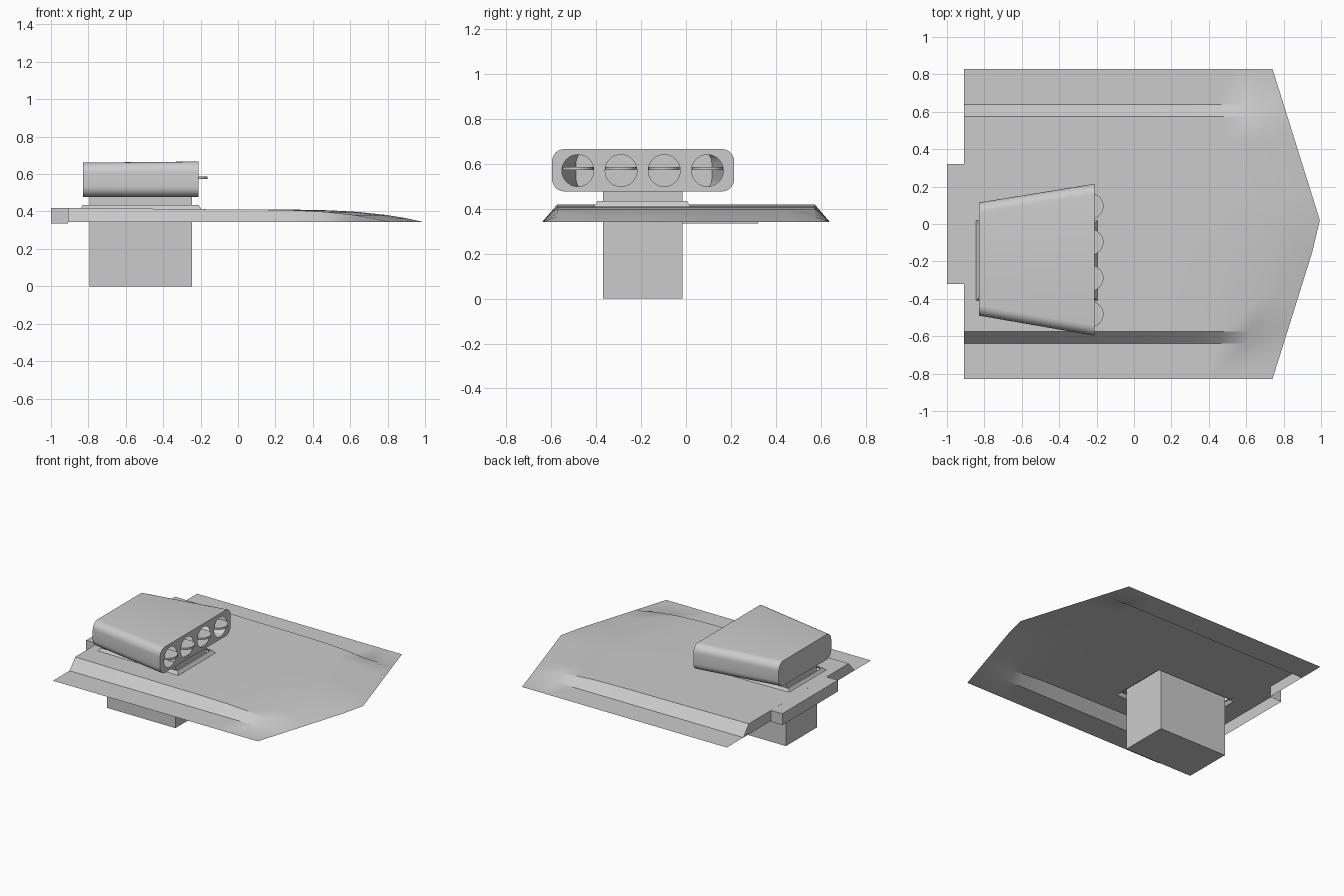
import bpy, bmesh, math
from mathutils import Matrix

cube = bpy.data.objects.get("Cube")
if cube:
    bpy.data.objects.remove(cube, do_unlink=True)

grey = bpy.data.materials.new("plain_grey")
grey.use_nodes = True
grey.diffuse_color = (0.6, 0.6, 0.6, 1)
grey.node_tree.nodes["Principled BSDF"].inputs["Base Color"].default_value = (0.6, 0.6, 0.6, 1)


def finish(bm, name, recalc=True):
    if recalc:
        bmesh.ops.recalc_face_normals(bm, faces=bm.faces)
    mesh = bpy.data.meshes.new(name)
    bm.to_mesh(mesh)
    bm.free()
    obj = bpy.data.objects.new(name, mesh)
    bpy.context.collection.objects.link(obj)
    mesh.materials.append(grey)
    bpy.ops.object.select_all(action='DESELECT')
    obj.select_set(True)
    bpy.context.view_layer.objects.active = obj
    bpy.ops.object.shade_smooth_by_angle(angle=math.radians(30))
    return obj


def quad(bm, *points):
    return bm.faces.new([p if isinstance(p, bmesh.types.BMVert) else bm.verts.new(p) for p in points])


BASE, REAR, TAB_Y = 0.343, -0.91, 0.32

# Hood panel: sheet with a raised centre that falls away to a pointed nose
HOLE_X, HOLE_Y = (-0.845, -0.195), (-0.41, 0.02)
ys = [-0.83, -0.64, -0.575, HOLE_Y[0], -TAB_Y, -0.15, HOLE_Y[1], 0.15, TAB_Y, 0.45, 0.575, 0.64, 0.83]
rear_rows = [REAR, *HOLE_X]
nose_rows = [(0.7, 1), (0.5, 0.94), (0.35, 0.81), (0.2, 0.57), (0.1, 0.33), (0, 0)]


def hood_point(y, x, fall):
    rise = (0.067 + 0.01 * max(0, -x)) * fall if abs(y) < 0.6 else 0
    return x, y, BASE + rise


bm = bmesh.new()
rows = [[bm.verts.new(hood_point(y, x, 1)) for y in ys] for x in rear_rows]
for back, fall in nose_rows:
    rows.append([bm.verts.new(hood_point(y, 1 - 0.313 * abs(y) - back, fall)) for y in ys])
for i in range(len(rows) - 1):
    for j in range(len(ys) - 1):
        in_hole = i == 1 and HOLE_Y[0] <= ys[j] < HOLE_Y[1]
        if not in_hole:
            quad(bm, rows[i][j], rows[i + 1][j], rows[i + 1][j + 1], rows[i][j + 1])
# Rear wall on both sides of the tab
for j in range(1, len(ys) - 2):
    if not -TAB_Y <= ys[j] < TAB_Y:
        a, b = rows[0][j], rows[0][j + 1]
        low = [v for v in (b, a) if v.co.z > BASE + 0.01]
        bm.faces.new([a, b] + [bm.verts.new((REAR, v.co.y, BASE)) for v in low])
finish(bm, "hood_panel", recalc=False)

# Rear tab: open underneath
bm = bmesh.new()
top, low = 0.419, 0.336
quad(bm, (-1, -TAB_Y, top), (REAR, -TAB_Y, top), (REAR, TAB_Y, top), (-1, TAB_Y, top))
quad(bm, (-1, -TAB_Y, low), (-1, -TAB_Y, top), (-1, TAB_Y, top), (-1, TAB_Y, low))
for s in (-1, 1):
    side = [(-1, s * TAB_Y, low), (REAR, s * TAB_Y, low), (REAR, s * TAB_Y, top), (-1, s * TAB_Y, top)]
    quad(bm, *(side if s < 0 else side[::-1]))
finish(bm, "rear_tab", recalc=False)

# Raised rim around the opening in the hood
bm = bmesh.new()
loops = []
for inset, z in ((0, 0.412), (0.016, 0.435), (0.028, 0.435)):
    x0, x1 = HOLE_X[0] + inset, HOLE_X[1] - inset
    y0, y1 = HOLE_Y[0] + inset, HOLE_Y[1] - inset
    loops.append([bm.verts.new(p) for p in ((x0, y0, z), (x1, y0, z), (x1, y1, z), (x0, y1, z))])
for outer, inner in zip(loops, loops[1:]):
    for k in range(4):
        n = (k + 1) % 4
        quad(bm, outer[k], outer[n], inner[n], inner[k])
finish(bm, "opening_rim", recalc=False)

# Box-shaped duct through the opening
bm = bmesh.new()
bmesh.ops.create_cube(bm, size=1, matrix=Matrix.Translation((-0.52, -0.1925, 0.24))
                      @ Matrix.Diagonal((0.55, 0.355, 0.48, 1)))
finish(bm, "duct_box")

# Scoop: hollow tapered shell with round intakes in its front face
FRONT_X, INTAKE_Z, INTAKE_R = -0.21, 0.571, 0.071
intakes = [-0.482 + 0.1925 * k for k in range(4)]


def rounded_section(bm, x, y0, y1, z0, z1, r=0.055, steps=6):
    corners = ((y1 - r, z1 - r), (y0 + r, z1 - r), (y0 + r, z0 + r), (y1 - r, z0 + r))
    verts = []
    for c, (cy, cz) in enumerate(corners):
        for k in range(steps + 1):
            a = math.pi / 2 * (c + k / steps)
            verts.append(bm.verts.new((x, cy + r * math.cos(a), cz + r * math.sin(a))))
    return verts


def ring_edges(bm, verts):
    return [bm.edges.get((a, b)) or bm.edges.new((a, b)) for a, b in zip(verts, verts[1:] + verts[:1])]


bm = bmesh.new()
rear = rounded_section(bm, -0.828, -0.49, 0.115, 0.478, 0.661)
front = rounded_section(bm, FRONT_X, -0.597, 0.215, 0.478, 0.667)
bm.faces.new(rear)
for k in range(len(rear)):
    n = (k + 1) % len(rear)
    quad(bm, rear[k], front[k], front[n], rear[n])
edges = ring_edges(bm, front)
for y in intakes:
    hole = []
    for k in range(32):
        a = math.tau * k / 32
        hole.append(bm.verts.new((FRONT_X, y + INTAKE_R * math.cos(a), INTAKE_Z + INTAKE_R * math.sin(a))))
    edges += ring_edges(bm, hole)
bmesh.ops.triangle_fill(bm, use_beauty=True, use_dissolve=False, edges=edges, normal=(1, 0, 0))
finish(bm, "scoop_shell")

# Butterfly plates lying level in the intakes
for k, y in enumerate(intakes):
    bm = bmesh.new()
    bmesh.ops.create_cone(bm, cap_ends=True, segments=32, radius1=0.069, radius2=0.069, depth=0.014,
                          matrix=Matrix.Translation((-0.232, y, 0.58)))
    finish(bm, f"butterfly_plate_{k + 1}")
